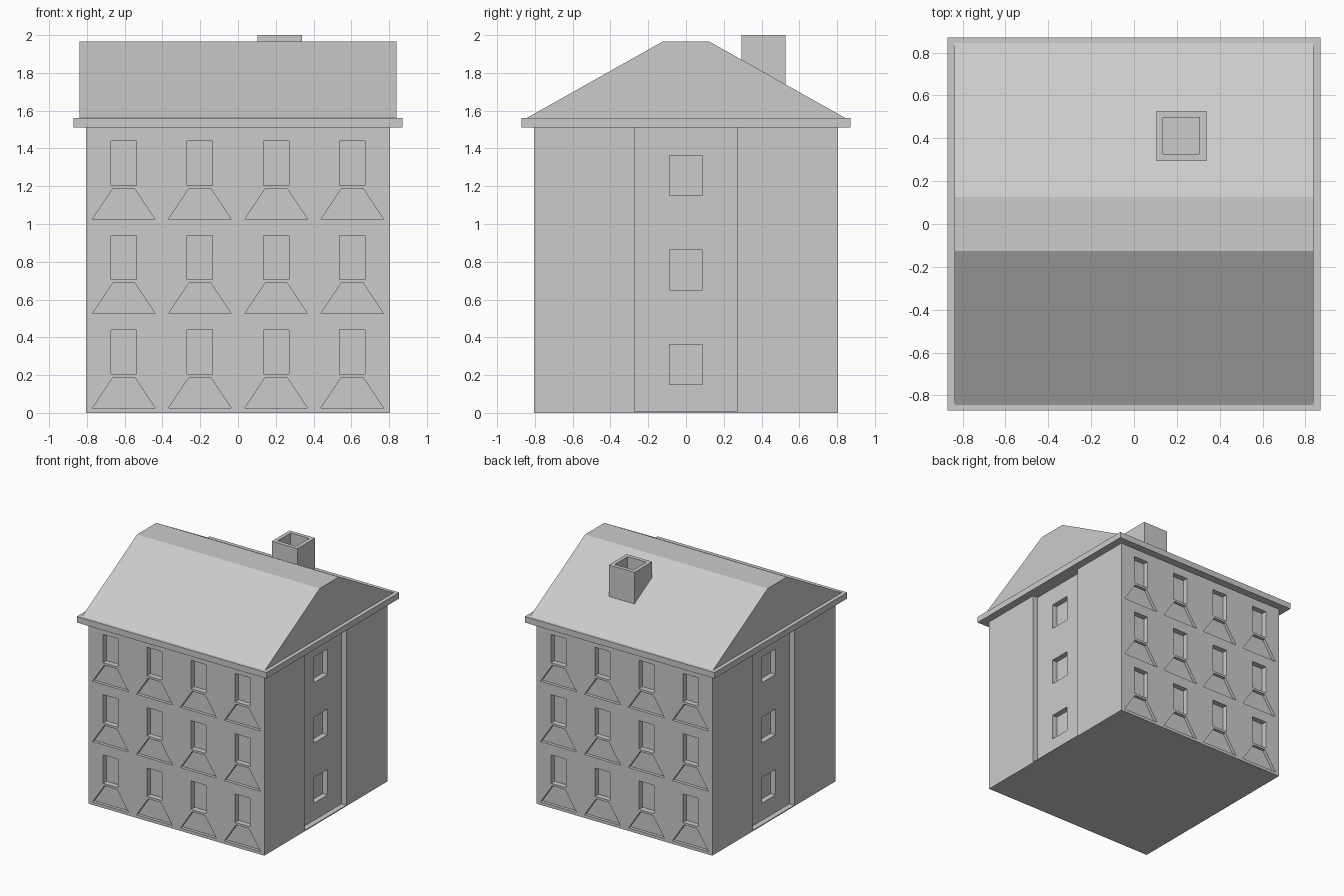
import bpy
import bmesh

cube = bpy.data.objects.get("Cube")
if cube:
    bpy.data.objects.remove(cube, do_unlink=True)

grey = bpy.data.materials.new("plain_grey")
grey.use_nodes = True
GREY = (0.6, 0.6, 0.6, 1)
grey.diffuse_color = GREY
grey.node_tree.nodes["Principled BSDF"].inputs["Base Color"].default_value = GREY


def loft(bm, start, end):
    """Close a solid between two matching rings of points."""
    a = [bm.verts.new(p) for p in start]
    b = [bm.verts.new(p) for p in end]
    n = len(a)
    bm.faces.new(a[::-1])
    bm.faces.new(b)
    for i in range(n):
        j = (i + 1) % n
        bm.faces.new((a[i], a[j], b[j], b[i]))


def box(bm, x, y, z):
    ring = [(x[0], y[0]), (x[1], y[0]), (x[1], y[1]), (x[0], y[1])]
    loft(bm, [(*p, z[0]) for p in ring], [(*p, z[1]) for p in ring])


def finish(name, bm):
    bmesh.ops.recalc_face_normals(bm, faces=bm.faces)
    mesh = bpy.data.meshes.new(name)
    bm.to_mesh(mesh)
    bm.free()
    mesh.materials.append(grey)
    obj = bpy.data.objects.new(name, mesh)
    bpy.context.collection.objects.link(obj)
    return obj


def cut(obj, cutter):
    mod = obj.modifiers.new("cut_" + cutter.name, "BOOLEAN")
    mod.operation = "DIFFERENCE"
    mod.solver = "EXACT"
    mod.object = cutter
    cutter.hide_render = True
    cutter.hide_set(True)


def box_object(name, *size):
    bm = bmesh.new()
    box(bm, *size)
    return finish(name, bm)


WALL, EAVE, DEPTH, BAY = 0.806, 1.51, 0.045, 0.27
FLOORS = (0, 0.5, 1.0)
COLUMNS = (-0.605, -0.202, 0.202, 0.605)

# Walls: one extruded plan with a shallow bay on each end
plan = [(-WALL, -WALL), (WALL, -WALL), (WALL, -BAY), (WALL - DEPTH, -BAY),
        (WALL - DEPTH, BAY), (WALL, BAY), (WALL, WALL), (-WALL, WALL),
        (-WALL, BAY), (DEPTH - WALL, BAY), (DEPTH - WALL, -BAY), (-WALL, -BAY)]
bm = bmesh.new()
loft(bm, [(*p, 0.008) for p in plan], [(*p, EAVE) for p in plan])
walls = finish("walls", bm)
box_object("base_slab", (-WALL, WALL), (-WALL, WALL), (0, 0.008))

# Recesses: windows with flared panels front and back, plain windows on the ends
bm = bmesh.new()
for side in (-1, 1):
    outer = side * (WALL + 0.1)
    inner = side * (WALL - DEPTH)
    for z in FLOORS:
        for x in COLUMNS:
            box(bm, (x - 0.068, x + 0.068), (inner, outer), (z + 0.205, z + 0.44))
            panel = [(x - 0.166, z + 0.025), (x + 0.166, z + 0.025),
                     (x + 0.058, z + 0.187), (x - 0.058, z + 0.187)]
            y = side * (WALL - 0.025)
            loft(bm, [(px, y, pz) for px, pz in panel],
                 [(px, outer, pz) for px, pz in panel])
        box(bm, (inner - side * DEPTH, outer), (-0.088, 0.088), (z + 0.15, z + 0.363))
cut(walls, finish("window_cutter", bm))

# Eaves and flat-topped gable roof
box_object("eaves", (-0.87, 0.87), (-0.87, 0.87), (EAVE, 1.56))
profile = [(-0.845, 1.56), (0.845, 1.56), (0.125, 1.965), (-0.125, 1.965)]
bm = bmesh.new()
loft(bm, [(-0.838, *p) for p in profile], [(0.838, *p) for p in profile])
finish("roof", bm)

# Chimney with an open flue
chimney = box_object("chimney", (0.104, 0.338), (0.295, 0.528), (1.6, 2.0))
cut(chimney, box_object("flue_cutter", (0.136, 0.306), (0.327, 0.497), (1.88, 2.1)))
